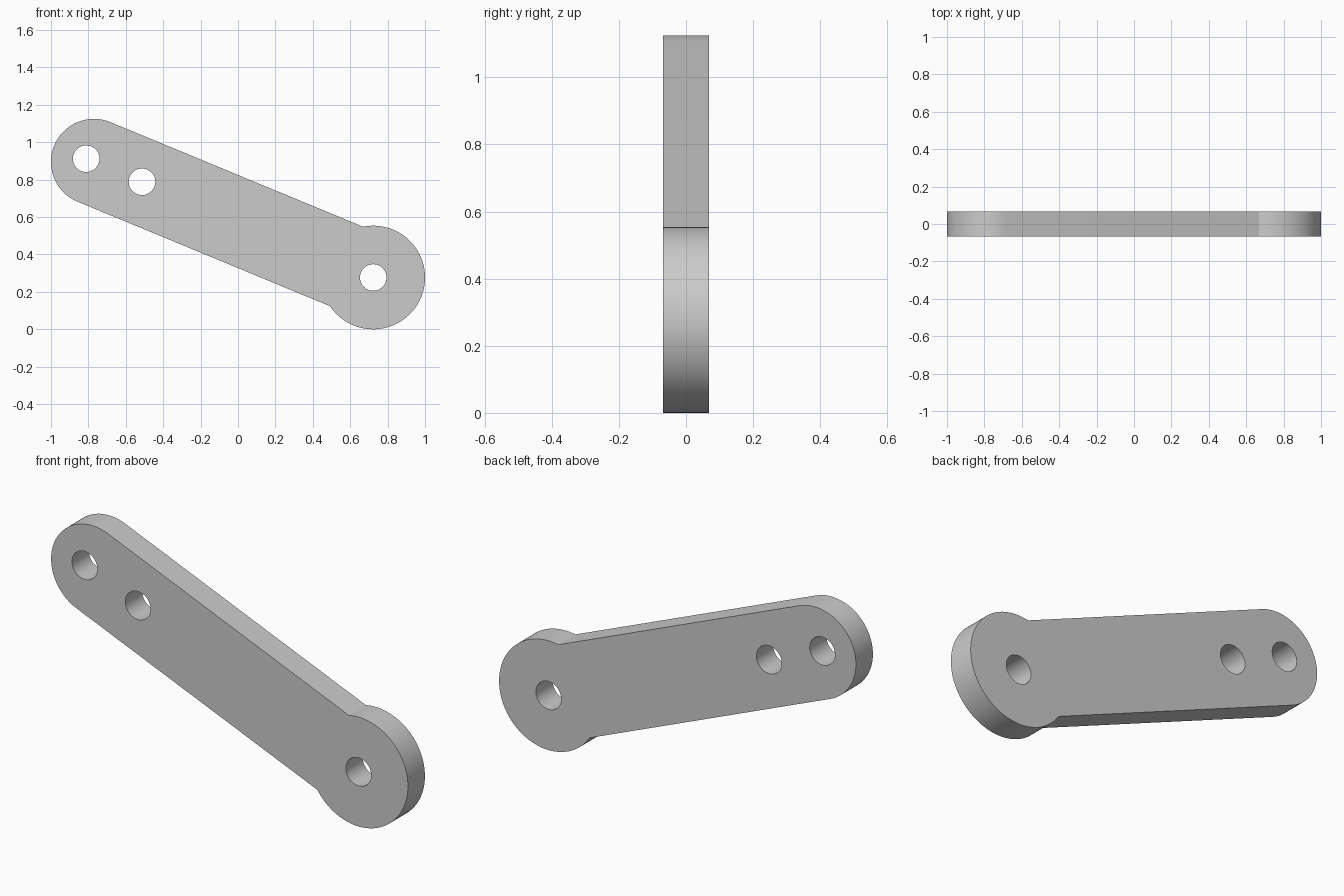
import bpy
from math import sin, cos, asin, atan2, pi, tau
from mathutils import Vector

cube = bpy.data.objects.get("Cube")
if cube:
    bpy.data.objects.remove(cube, do_unlink=True)

# Layout in the front plane (x, z)
PIVOT, PIVOT_R = Vector((0.723, 0.277)), 0.277
TIP, TIP_R = Vector((-0.77, 0.895)), 0.23
HOLE_R, HALF_DEPTH = 0.071, 0.068
axis = TIP - PIVOT
axis_angle = atan2(axis.y, axis.x)


def arc(centre, radius, start, end, steps):
    return [centre + radius * Vector((cos(a), sin(a)))
            for a in (start + (end - start) * i / steps for i in range(steps + 1))]


# Outline: rounded tip, then the wider pivot disc, joined by parallel sides
neck = asin(TIP_R / PIVOT_R)
outline = arc(TIP, TIP_R, axis_angle - pi / 2, axis_angle + pi / 2, 48)
outline += arc(PIVOT, PIVOT_R, axis_angle + neck, axis_angle - neck + tau, 72)

# Bolt holes: one in the pivot, two along the arm near the tip
hole_centres = [PIVOT] + [PIVOT + axis * t for t in (0.828, 1.028)]
loops = [outline] + [arc(c, HOLE_R, 0, tau, 48)[:-1] for c in hole_centres]

# Filled flat profile given thickness
curve = bpy.data.curves.new("lever_arm", "CURVE")
curve.dimensions = "2D"
curve.fill_mode = "BOTH"
curve.extrude = HALF_DEPTH
for loop in loops:
    spline = curve.splines.new("POLY")
    spline.points.add(len(loop) - 1)
    for point, co in zip(spline.points, loop):
        point.co = (co.x, co.y, 0, 1)
    spline.use_cyclic_u = True
arm = bpy.data.objects.new("lever_arm", curve)
bpy.context.collection.objects.link(arm)
arm.rotation_euler.x = pi / 2

# Turn into a welded mesh, upright, with crisp rims
bpy.ops.object.select_all(action="DESELECT")
arm.select_set(True)
bpy.context.view_layer.objects.active = arm
bpy.ops.object.convert(target="MESH")
bpy.ops.object.transform_apply(location=False, rotation=True, scale=False)
bpy.ops.object.mode_set(mode="EDIT")
bpy.ops.mesh.select_all(action="SELECT")
bpy.ops.mesh.remove_doubles(threshold=0.0005)
bpy.ops.mesh.normals_make_consistent(inside=False)
bpy.ops.object.mode_set(mode="OBJECT")
bpy.ops.object.shade_smooth_by_angle(angle=pi / 6)

# Plain grey metal
grey = bpy.data.materials.new("plain_grey")
grey.use_nodes = True
colour = (0.6, 0.6, 0.6, 1)
grey.diffuse_color = colour
grey.node_tree.nodes["Principled BSDF"].inputs["Base Color"].default_value = colour
arm.data.materials.clear()
arm.data.materials.append(grey)
